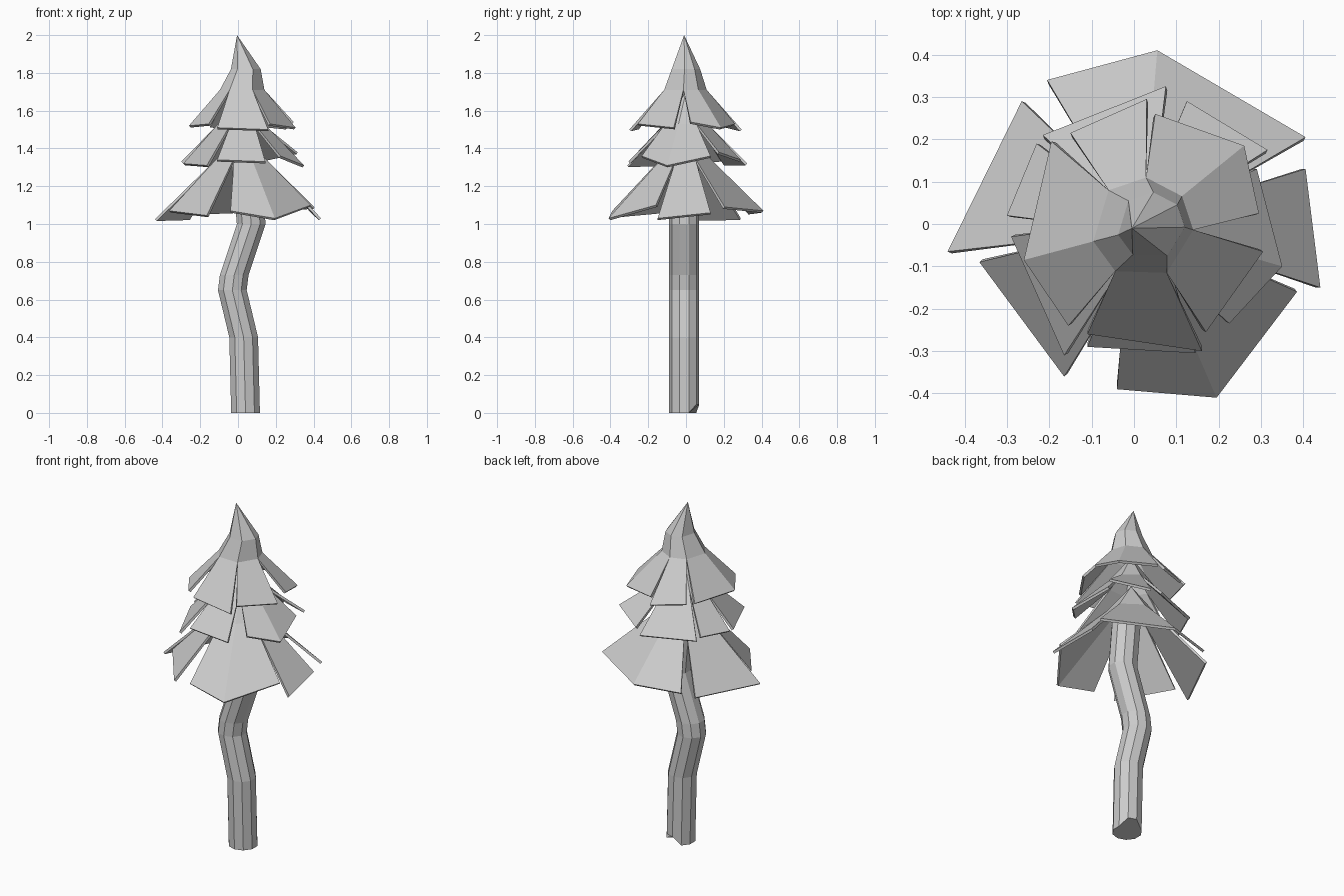
import bpy
from math import atan2, cos, sin, pi

if "Cube" in bpy.data.objects:
    bpy.data.objects.remove(bpy.data.objects["Cube"])


def make_object(name, verts, faces, thickness=0):
    mesh = bpy.data.meshes.new(name)
    mesh.from_pydata(verts, [], faces)
    mesh.update()
    obj = bpy.data.objects.new(name, mesh)
    bpy.context.collection.objects.link(obj)
    if thickness:
        mod = obj.modifiers.new("thickness", 'SOLIDIFY')
        mod.thickness = thickness
        mod.offset = -1
    return obj


def make_tier(name, leaves, rings, tip):
    """Leaf plates hung from inner rings (cx, cy, z, radius, listed low to high) below a tip.
    Leaves and their outer points run counter-clockwise seen from above."""
    cx, cy = rings[0][:2]
    angles = [[atan2(y - cy, x - cx) for x, y, z in leaf] for leaf in leaves]
    # neighbouring leaves share the seam direction halfway between them
    for i in range(len(leaves)):
        a, b = angles[i - 1][-1], angles[i][0]
        seam = a + ((b - a + pi) % (2 * pi) - pi) / 2
        angles[i - 1][-1] = angles[i][0] = seam
    verts, faces = [tip], []
    directions = [a for leaf in angles for a in leaf[:-1]]
    n = len(directions)
    for x, y, z, r in rings:
        verts += [(x + r * cos(a), y + r * sin(a), z) for a in directions]
    k = 0
    for leaf in leaves:
        start = len(verts)
        verts += leaf
        for j in range(len(leaf) - 1):
            p, q = 1 + k, 1 + (k + 1) % n
            faces.append((p, start + j, start + j + 1, q))
            for level in range(len(rings) - 1):
                lo, hi = level * n, (level + 1) * n
                faces.append((p + hi, p + lo, q + lo, q + hi))
            top = (len(rings) - 1) * n
            faces.append((0, p + top, q + top))
            k += 1
    return make_object(name, verts, faces, 0.014)


# Crooked trunk with a chipped back edge at the base
sides, radius = 10, 0.08
path = [(0.04, 0), (0.03, 0.40), (-0.03, 0.65), (-0.02, 0.73), (0.07, 1.0), (0.04, 1.35)]
verts, faces = [], []
for i, (x, z) in enumerate(path):
    for s in range(sides):
        a = 2 * pi * (s + 0.5) / sides
        chip = 0.045 if i == 0 and s in (1, 2) else 0
        verts.append((x + radius * cos(a), -0.01 + radius * sin(a), z + chip))
for i in range(len(path) - 1):
    for s in range(sides):
        t = (s + 1) % sides
        faces.append((i * sides + s, i * sides + t, (i + 1) * sides + t, (i + 1) * sides + s))
faces.append(tuple(reversed(range(sides))))
faces.append(tuple(range(len(verts) - sides, len(verts))))
make_object("trunk", verts, faces)

# Top tier with the pointed crown
make_tier("top_branches", [
    [(0.295, 0.025, 1.54), (0.26, 0.185, 1.51), (0.05, 0.26, 1.53)],
    [(0.03, 0.295, 1.50), (-0.15, 0.215, 1.52)],
    [(-0.195, 0.195, 1.53), (-0.26, -0.085, 1.52), (-0.155, -0.24, 1.53)],
    [(-0.11, -0.26, 1.51), (0.16, -0.30, 1.50)],
    [(0.17, -0.255, 1.53), (0.305, -0.065, 1.51)],
], [(0.02, -0.01, 1.71, 0.12), (0.04, -0.005, 1.82, 0.08)], (-0.005, -0.01, 2.0))

# Middle tier
make_tier("middle_branches", [
    [(0.225, -0.235, 1.36), (0.35, -0.10, 1.31), (0.29, 0.13, 1.36)],
    [(0.315, 0.175, 1.38), (0.125, 0.29, 1.34)],
    [(0.075, 0.325, 1.32), (-0.215, 0.21, 1.32)],
    [(-0.23, 0.19, 1.34), (-0.30, 0.02, 1.33)],
    [(-0.29, -0.03, 1.32), (-0.165, -0.31, 1.31)],
    [(-0.11, -0.29, 1.34), (0.145, -0.305, 1.33)],
], [(0.02, -0.005, 1.53, 0.125)], (0.02, 0, 1.70))

# Bottom tier
make_tier("bottom_branches", [
    [(0.44, -0.15, 1.03), (0.405, 0.13, 1.06)],
    [(0.405, 0.205, 1.09), (0.055, 0.41, 1.07), (-0.205, 0.34, 1.06)],
    [(-0.265, 0.29, 1.03), (-0.44, -0.065, 1.025)],
    [(-0.365, -0.09, 1.07), (-0.165, -0.36, 1.045)],
    [(-0.04, -0.39, 1.07), (0.195, -0.41, 1.03), (0.385, -0.16, 1.10)],
], [(0.02, -0.005, 1.35, 0.13)], (0.02, 0, 1.52))
